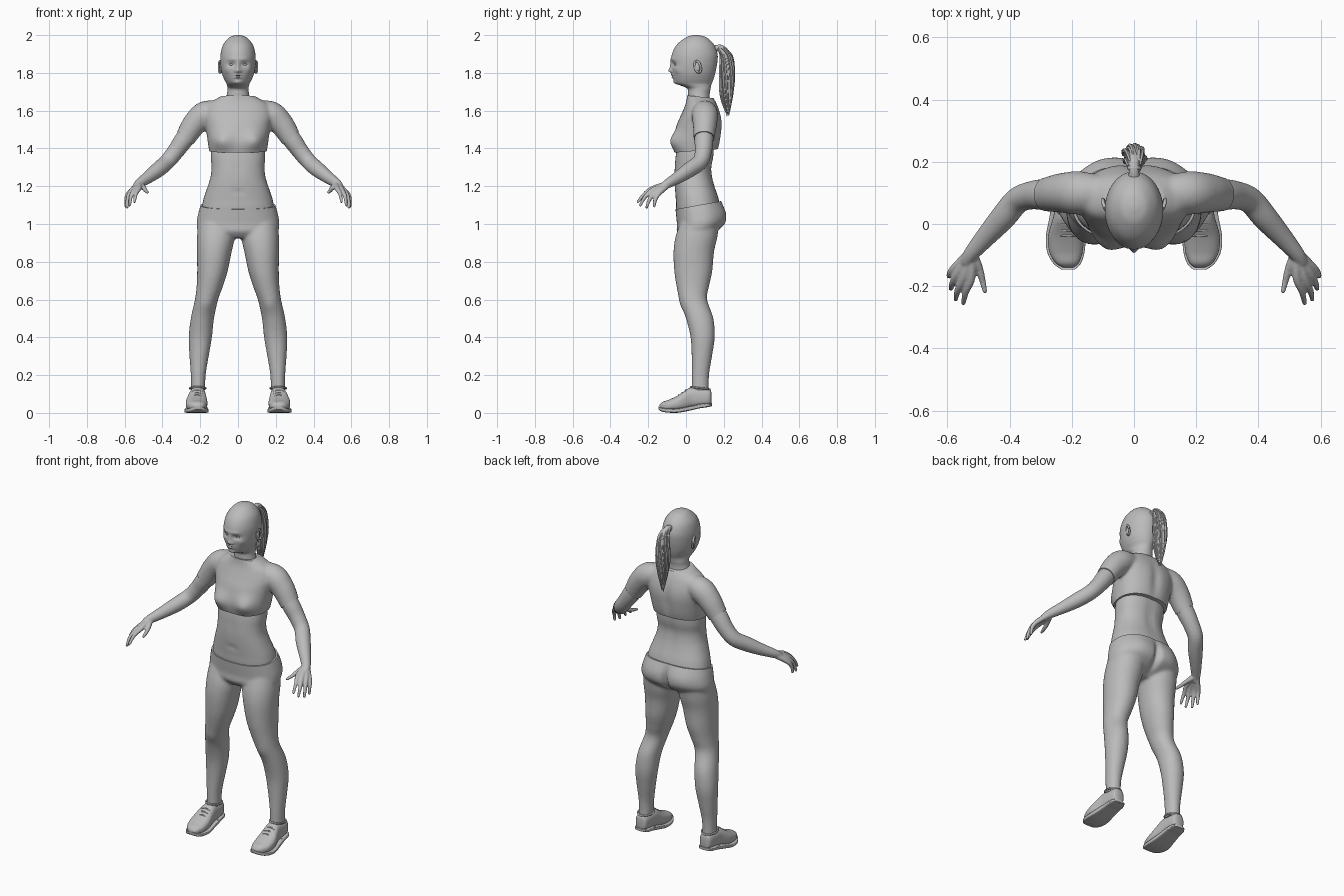
import bpy, bmesh, math, random
from mathutils import Vector

random.seed(4)
cube = bpy.data.objects.get("Cube")
if cube:
    bpy.data.objects.remove(cube)

grey = bpy.data.materials.new("plain grey")
grey.use_nodes = True
grey.diffuse_color = (0.5, 0.5, 0.5, 1)
grey.node_tree.nodes["Principled BSDF"].inputs["Base Color"].default_value = (0.5, 0.5, 0.5, 1)
SIDES = (1, -1)


def spline(rows, steps):
    """Smooth interpolation through rows of numbers."""
    out = []
    for i in range(len(rows) - 1):
        a, b, c, d = (rows[max(0, min(len(rows) - 1, i + k))] for k in (-1, 0, 1, 2))
        for t in (s / steps for s in range(steps)):
            out.append([q + 0.5 * t * (r - p + t * (2 * p - 5 * q + 4 * r - s + t * (3 * (q - r) + s - p)))
                        for p, q, r, s in zip(a, b, c, d)])
    return out + [list(rows[-1])]


def skin_rings(bm, rings):
    """Bridge point rings into a closed surface."""
    loops = [[bm.verts.new(p) for p in ring] for ring in rings]
    n = len(loops[0])
    for low, high in zip(loops, loops[1:]):
        for i in range(n):
            bm.faces.new((low[i], low[(i + 1) % n], high[(i + 1) % n], high[i]))
    bm.faces.new(loops[0][::-1])
    bm.faces.new(loops[-1])


def loft(bm, rows, power=2.0, steps=6, sides=48, axis="z"):
    """Rows: station, low x, high x, low depth, high depth."""
    rings = []
    for at, x0, x1, d0, d1 in spline(rows, steps):
        ring = []
        for i in range(sides):
            c, s = (f(math.tau * i / sides) for f in (math.cos, math.sin))
            x = (x0 + x1) / 2 + (x1 - x0) / 2 * math.copysign(abs(c) ** (2 / power), c)
            d = (d0 + d1) / 2 + (d1 - d0) / 2 * math.copysign(abs(s) ** (2 / power), s)
            ring.append((x, d, at) if axis == "z" else (x, at, d))
        rings.append(ring)
    skin_rings(bm, rings)


def body_loft(bm, rows, power=2.0, **options):
    """Symmetric loft. Rows: height, half width, front, back."""
    loft(bm, [(z, -w, w, f, b) for z, w, f, b in rows], power, **options)


def tube(bm, points, side=1, sides=16, steps=5):
    """Round tube through points of x, y, z, radius."""
    pts = spline(points, steps)
    rings = []
    for i, (x, y, z, r) in enumerate(pts):
        way = Vector(pts[min(i + 1, len(pts) - 1)][:3]) - Vector(pts[max(i - 1, 0)][:3])
        u = way.cross(Vector((0.31, 0.9, 0.3))).normalized()
        v = way.normalized().cross(u)
        ring = []
        for k in range(sides):
            a = math.tau * k / sides
            p = Vector((x, y, z)) + r * (math.cos(a) * u + math.sin(a) * v)
            ring.append((p.x * side, p.y, p.z))
        rings.append(ring)
    skin_rings(bm, rings)


def ball(bm, centre, size):
    made = bmesh.ops.create_uvsphere(bm, u_segments=24, v_segments=16, radius=1)["verts"]
    for v in made:
        v.co = Vector(a * b for a, b in zip(v.co, size)) + Vector(centre)


def finish(name, bm, voxel=0, relax=4, pushes=(), cuts=()):
    """Make the object, fuse it, sculpt soft bumps and trim its hems."""
    bmesh.ops.recalc_face_normals(bm, faces=bm.faces[:])
    mesh = bpy.data.meshes.new(name)
    bm.to_mesh(mesh)
    bm.free()
    ob = bpy.data.objects.new(name, mesh)
    bpy.context.collection.objects.link(ob)
    if voxel:
        fuse = ob.modifiers.new("fuse", "REMESH")
        fuse.mode, fuse.voxel_size = "VOXEL", voxel
        soft = ob.modifiers.new("soft", "SMOOTH")
        soft.factor, soft.iterations = 0.5, relax
        bpy.context.view_layer.update()
        ob.data = bpy.data.meshes.new_from_object(ob.evaluated_get(bpy.context.evaluated_depsgraph_get()))
        ob.modifiers.clear()
    for centre, size, shift in pushes:
        for side in SIDES if centre[0] else (1,):
            for v in ob.data.vertices:
                far = sum(((p - c) / s) ** 2 for p, c, s in zip(v.co, (centre[0] * side, *centre[1:]), size))
                if far < 8:
                    v.co += Vector((shift[0] * side, *shift[1:])) * math.exp(-far)
    if cuts:
        bm = bmesh.new()
        bm.from_mesh(ob.data)
        for point, normal in cuts:
            bmesh.ops.bisect_plane(bm, geom=bm.verts[:] + bm.edges[:] + bm.faces[:],
                                   plane_co=point, plane_no=normal, clear_outer=True)
            rim = [e for e in bm.edges if e.is_boundary]
            bmesh.ops.holes_fill(bm, edges=rim)
        bm.to_mesh(ob.data)
        bm.free()
    ob.data.materials.clear()
    ob.data.materials.append(grey)
    bpy.ops.object.select_all(action="DESELECT")
    ob.select_set(True)
    bpy.context.view_layer.objects.active = ob
    bpy.ops.object.shade_smooth_by_angle(angle=math.radians(50))
    return ob


# Head and neck, with sculpted face
bm = bmesh.new()
body_loft(bm, [(2, .012, .04, .065), (1.988, .045, 0, .108), (1.95, .078, -.048, .148), (1.9, .092, -.074, .167),
               (1.85, .093, -.078, .165), (1.8, .086, -.072, .155), (1.768, .074, -.066, .146),
               (1.745, .062, -.054, .137), (1.732, .058, -.025, .133), (1.715, .056, .008, .13),
               (1.68, .06, .012, .125), (1.62, .078, .02, .13)], sides=128, steps=9)
finish("head", bm, pushes=[
    ((.034, -.07, 1.845), (.022, .04, .013), (0, .012, 0)),      # eye sockets
    ((.03, -.07, 1.873), (.03, .03, .009), (0, -.004, 0)),       # brows
    ((0, -.075, 1.835), (.01, .04, .024), (0, -.009, 0)),        # nose bridge
    ((0, -.075, 1.811), (.012, .04, .012), (0, -.016, 0)),       # nose tip
    ((.014, -.07, 1.808), (.008, .03, .008), (0, -.006, 0)),     # nostrils
    ((0, -.07, 1.789), (.022, .03, .006), (0, -.008, 0)),        # upper lip
    ((0, -.07, 1.777), (.018, .03, .006), (0, -.008, 0)),        # lower lip
    ((0, -.08, 1.783), (.024, .03, .0025), (0, .005, 0)),        # mouth line
    ((0, -.06, 1.747), (.022, .03, .012), (0, -.008, 0)),        # chin
    ((.055, -.04, 1.815), (.02, .03, .02), (.003, -.004, 0))])   # cheeks

# Eyes and ears
for side, label in zip(SIDES, ("left", "right")):
    bm = bmesh.new()
    ball(bm, (side * .034, -.049, 1.845), (.015, .013, .008))
    finish(label + "_eye", bm)
    bm = bmesh.new()
    rim = [(.095 + .006 * math.cos(a), .062 + .016 * math.cos(a) - .006 * math.sin(a),
            1.832 + .03 * math.sin(a), .006) for a in (math.tau * k / 10 for k in range(11))]
    tube(bm, rim, side, sides=10)
    ball(bm, (side * .09, .06, 1.83), (.008, .015, .026))
    finish(label + "_ear", bm)

# Bare waist
bm = bmesh.new()
body_loft(bm, [(1.45, .14, -.04, .15), (1.36, .144, -.055, .146), (1.3, .14, -.06, .136), (1.25, .145, -.062, .14),
               (1.2, .16, -.06, .152), (1.13, .183, -.054, .174), (1.07, .19, -.05, .18), (1, .17, -.03, .15)], 2.3)
finish("waist", bm, pushes=[((0, -.06, 1.17), (.01, .03, .014), (0, .008, 0)),
                            ((0, .145, 1.27), (.02, .04, .12), (0, -.007, 0)),
                            ((0, -.06, 1.29), (.015, .04, .07), (0, .004, 0))])

# Cropped top with short sleeves
bm = bmesh.new()
body_loft(bm, [(1.34, .148, -.05, .15), (1.38, .152, -.06, .165), (1.42, .158, -.064, .178), (1.47, .165, -.06, .187),
               (1.53, .175, -.047, .192), (1.58, .182, -.025, .184), (1.63, .165, -.004, .166),
               (1.66, .12, .004, .15), (1.682, .082, .006, .135), (1.7, .064, .008, .13)], 2.3)
for side in SIDES:
    tube(bm, [(.08, .1, 1.6, .05), (.17, .1, 1.583, .069), (.23, .1, 1.53, .064), (.28, .095, 1.455, .055),
              (.33, .09, 1.39, .05)], side, sides=32)
finish("cropped_top", bm, .008, 8,
       pushes=[((.085, -.06, 1.44), (.06, .08, .05), (.006, -.03, 0)),
               ((0, .19, 1.5), (.03, .05, .1), (0, -.01, 0))],
       cuts=[((0, -.06, 1.378), (0, .08, -1)), ((.28, .095, 1.455), (.65, 0, -.76)),
             ((-.28, .095, 1.455), (-.65, 0, -.76)), ((0, .012, 1.68), (0, .1, 1))])

# Arms and hands
FINGERS = [((.523, -.172, 1.19), (.54, -.218, 1.16), (.548, -.254, 1.118)),
           ((.548, -.172, 1.182), (.567, -.215, 1.145), (.573, -.242, 1.1)),
           ((.567, -.16, 1.172), (.584, -.193, 1.13), (.588, -.208, 1.088)),
           ((.578, -.143, 1.162), (.592, -.163, 1.128), (.594, -.168, 1.094)),
           ((.498, -.142, 1.19), (.487, -.182, 1.175), (.479, -.216, 1.168))]
for side, label in zip(SIDES, ("left", "right")):
    bm = bmesh.new()
    tube(bm, [(.2, .1, 1.56, .045), (.28, .095, 1.455, .05), (.33, .092, 1.385, .045), (.375, .075, 1.33, .042),
              (.42, .022, 1.29, .041), (.475, -.04, 1.248, .033), (.522, -.095, 1.215, .025),
              (.54, -.125, 1.195, .02)], side, sides=32)
    for knuckle, middle, tip in FINGERS:
        tube(bm, [(.522, -.09, 1.212, .017), (*knuckle, .0135), (*middle, .0105), (*tip, .0075)], side)
        ball(bm, (side * tip[0], *tip[1:]), (.0075, .0075, .0075))
    finish(label + "_arm", bm, .0045, 3)

# Leggings
bm = bmesh.new()
body_loft(bm, [(1.17, .174, -.057, .165), (1.11, .195, -.058, .188), (1.05, .212, -.053, .205), (1, .219, -.048, .2),
               (.96, .205, -.048, .16), (.925, .12, -.02, .1)], 2.3)
for side in SIDES:
    leg = [(1.01, .02, .21, -.03, .17), (.93, .018, .217, -.056, .165), (.85, .034, .217, -.066, .148),
           (.75, .055, .216, -.062, .139), (.67, .08, .219, -.05, .122), (.6, .105, .228, -.034, .112),
           (.5, .127, .25, 0, .145), (.4, .138, .261, .024, .152), (.3, .155, .257, .03, .138),
           (.2, .171, .25, .03, .122), (.1, .175, .248, .03, .12)]
    loft(bm, [(z, *sorted((a * side, b * side)), f, k) for z, a, b, f, k in leg], 2.1)
finish("leggings", bm, .008, 8,
       pushes=[((.1, .19, 1.05), (.08, .08, .075), (0, .014, 0)),
               ((0, .2, 1.01), (.02, .09, .075), (0, -.028, 0)),
               ((.165, -.03, .57), (.035, .05, .04), (0, -.006, 0))],
       cuts=[((0, -.055, 1.078), (0, -.18, 1)), ((0, .08, .12), (0, 0, -1))])

# Shoes with sole, heel, collar and laces
for side, label in zip(SIDES, ("left", "right")):
    def across(rows, grow=0):
        return [(y, *sorted(((a - grow) * side, (b + grow) * side)), f, k) for y, a, b, f, k in rows]
    bm = bmesh.new()
    loft(bm, across([(-.14, .195, .228, .025, .042), (-.125, .178, .252, .014, .058), (-.09, .165, .272, .01, .07),
                     (-.04, .162, .276, .01, .094), (0, .167, .266, .015, .122), (.03, .17, .258, .025, .136),
                     (.07, .172, .255, .03, .134), (.11, .175, .252, .035, .13), (.128, .182, .245, .04, .125),
                     (.134, .198, .228, .05, .11)]), 2.5, axis="y")
    finish(label + "_shoe", bm)
    bm = bmesh.new()
    loft(bm, across([(-.146, .195, .228, .018, .034), (-.127, .176, .254, .007, .027), (-.09, .164, .274, .001, .023),
                     (-.04, .161, .278, .001, .024), (.02, .167, .267, .012, .036), (.08, .171, .258, .026, .046),
                     (.12, .177, .252, .032, .05), (.137, .198, .23, .036, .052)], .005), 6, axis="y")
    loft(bm, across([(.052, .172, .257, .024, .045), (.1, .172, .256, .028, .05), (.13, .182, .246, .034, .05)],
                    .004), 6, axis="y")
    finish(label + "_sole", bm)
    bm = bmesh.new()
    collar = [(.213 + .042 * math.cos(a), .076 + .05 * math.sin(a), .131 - .006 * math.sin(a), .005)
              for a in (math.tau * k / 16 for k in range(17))]
    tube(bm, collar, side, sides=10)
    for y, z in ((-.038, .094), (-.02, .106), (-.002, .119)):
        tube(bm, [(.188, y, z - .006, .0035), (.216, y, z + .002, .0035), (.244, y, z - .006, .0035)], side, sides=8)
    finish(label + "_laces", bm)

# Ponytail with loose strands
core = [(0, .145, 1.925, .018), (0, .185, 1.932, .017), (0, .212, 1.89, .026), (0, .218, 1.8, .032),
        (0, .216, 1.69, .026), (0, .222, 1.59, .006)]
bm = bmesh.new()
tube(bm, core, sides=24)
for k in range(26):
    turn, reach = math.tau * k / 26, random.uniform(.7, 1.15)
    strand = []
    for i, (x, y, z, r) in enumerate(core[1:]):
        a = turn + .25 * i
        strand.append((x + r * reach * math.cos(a), y + r * reach * math.sin(a),
                       z + random.uniform(-.02, .02) * (i > 1), (.006, .007, .008, .007, .001)[i]))
    tube(bm, strand, sides=6, steps=4)
finish("ponytail", bm)
bm = bmesh.new()
ball(bm, (0, .18, 1.928), (.022, .012, .022))
finish("hair_tie", bm)
